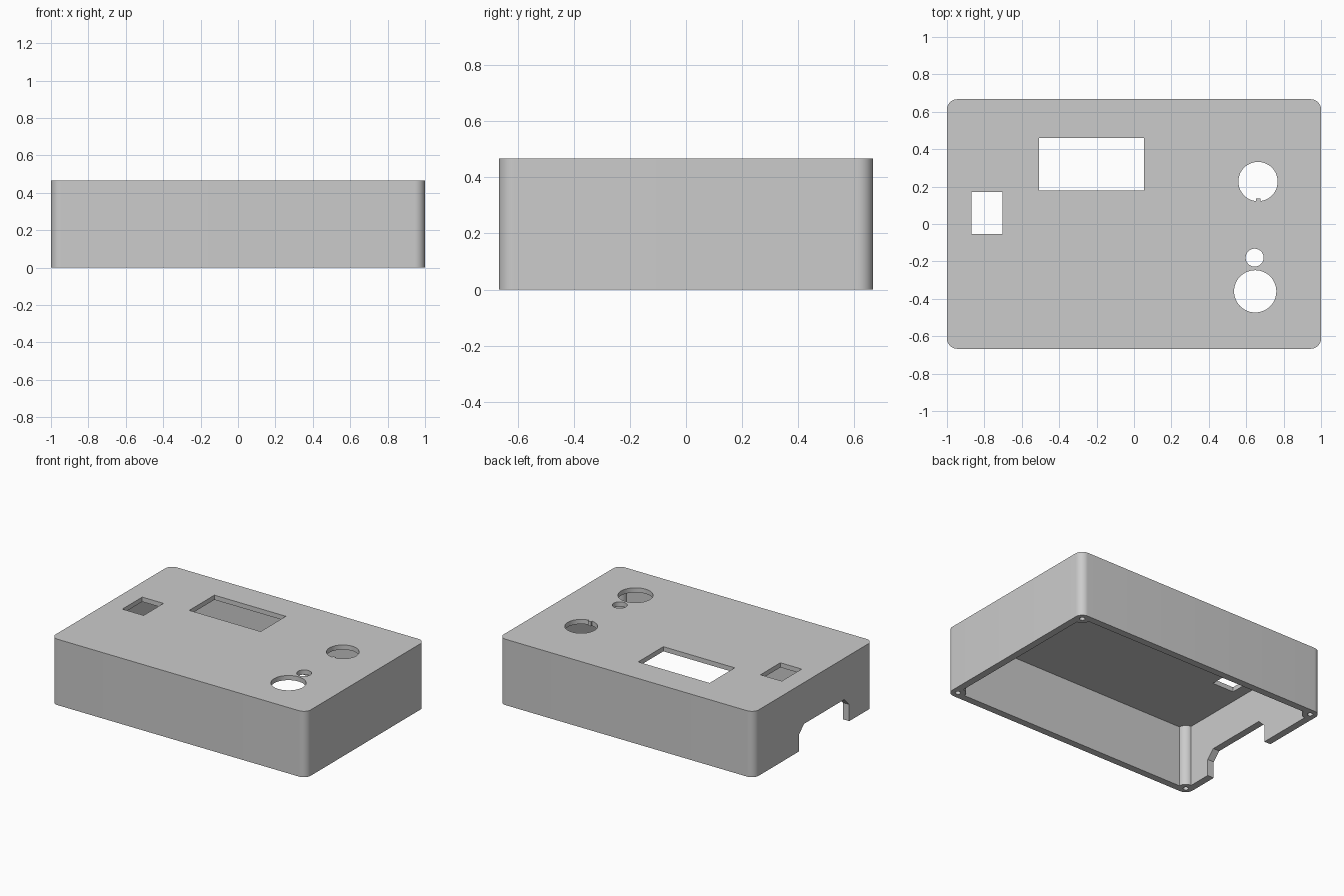
import bpy
import bmesh
import math
from mathutils import Matrix, Vector

default = bpy.data.objects.get("Cube")
if default:
    bpy.data.objects.remove(default, do_unlink=True)

# Overall dimensions
HALF_X, HALF_Y, HEIGHT = 1.0, 0.667, 0.467
WALL, ROOF, CORNER = 0.05, 0.033, 0.055
POST_X, POST_Y, POST_R = 0.95, 0.617, 0.053

grey = bpy.data.materials.new("light_grey_plastic")
grey.use_nodes = True
colour = (0.6, 0.6, 0.6, 1)
grey.diffuse_color = colour
grey.node_tree.nodes["Principled BSDF"].inputs["Base Color"].default_value = colour


def prism(name, outline, low, high, turn=None):
    """Extrude a flat outline from low to high along z, then turn it."""
    bm = bmesh.new()
    face = bm.faces.new([bm.verts.new((x, y, low)) for x, y in outline])
    grown = bmesh.ops.extrude_face_region(bm, geom=[face])["geom"]
    moved = [v for v in grown if isinstance(v, bmesh.types.BMVert)]
    bmesh.ops.translate(bm, verts=moved, vec=Vector((0, 0, high - low)))
    if turn:
        bm.transform(turn)
    bmesh.ops.recalc_face_normals(bm, faces=bm.faces)
    mesh = bpy.data.meshes.new(name)
    bm.to_mesh(mesh)
    bm.free()
    mesh.materials.append(grey)
    obj = bpy.data.objects.new(name, mesh)
    bpy.context.collection.objects.link(obj)
    return obj


def circle(cx, cy, r, sides=48):
    steps = [math.tau * i / sides for i in range(sides)]
    return [(cx + r * math.cos(a), cy + r * math.sin(a)) for a in steps]


def rectangle(x0, x1, y0, y1):
    return [(x0, y0), (x1, y0), (x1, y1), (x0, y1)]


def rounded_rectangle(hx, hy, r, steps=12):
    points = []
    for quarter, (sx, sy) in enumerate([(1, 1), (-1, 1), (-1, -1), (1, -1)]):
        for i in range(steps + 1):
            a = math.pi / 2 * (quarter + i / steps)
            points.append((sx * (hx - r) + r * math.cos(a),
                           sy * (hy - r) + r * math.sin(a)))
    return points


def cut(target, cutter):
    """Subtract the cutter from the target and discard it."""
    cutter.hide_render = True
    mod = target.modifiers.new("cut", 'BOOLEAN')
    mod.operation, mod.solver, mod.object = 'DIFFERENCE', 'EXACT', cutter
    bpy.ops.object.select_all(action='DESELECT')
    bpy.context.view_layer.objects.active = target
    target.select_set(True)
    bpy.ops.object.modifier_apply(modifier=mod.name)
    bpy.data.objects.remove(cutter, do_unlink=True)


corners = [(sx * POST_X, sy * POST_Y) for sx in (-1, 1) for sy in (-1, 1)]

# Outer body, open underneath
enclosure = prism("enclosure", rounded_rectangle(HALF_X, HALF_Y, CORNER), 0, HEIGHT)

# Hollow interior that leaves a round screw post in each corner
ix, iy = HALF_X - WALL, HALF_Y - WALL
cavity = prism("cavity", rectangle(-ix, ix, -iy, iy), -0.1, HEIGHT - ROOF)
for x, y in corners:
    cut(cavity, prism("post", circle(x, y, POST_R), -0.2, HEIGHT + 0.1))
cut(enclosure, cavity)

# Screw holes in the posts
for x, y in corners:
    cut(enclosure, prism("screw_hole", circle(x, y, 0.018, 24), -0.1, 0.3))

# Display window and small switch window in the roof
for window in (rectangle(-0.507, 0.053, 0.178, 0.46),
               rectangle(-0.87, -0.703, -0.053, 0.17)):
    cut(enclosure, prism("window", window, 0.36, 0.6))

# Round openings in the roof
for x, y, r in ((0.645, -0.18, 0.048), (0.648, -0.36, 0.113)):
    cut(enclosure, prism("round_opening", circle(x, y, r), 0.36, 0.6))

# Keyed round opening with a small locating tab
keyed = prism("keyed_opening", circle(0.663, 0.227, 0.105), 0.36, 0.6)
cut(keyed, prism("tab", rectangle(0.651, 0.675, 0.1, 0.135), 0.3, 0.7))
cut(enclosure, keyed)

# Chamfered cable notch in the end wall; outline is (y, z), extruded along x
notch_outline = [(-0.4, -0.1), (0.163, -0.1), (0.163, 0.118), (0.107, 0.174),
                 (-0.344, 0.174), (-0.4, 0.118)]
yz_plane = Matrix(((0, 0, 1, 0), (1, 0, 0, 0), (0, 1, 0, 0), (0, 0, 0, 1)))
cut(enclosure, prism("cable_notch", notch_outline, -1.1, -0.92, yz_plane))

# Smooth round surfaces, crisp edges
bpy.ops.object.select_all(action='DESELECT')
bpy.context.view_layer.objects.active = enclosure
enclosure.select_set(True)
bpy.ops.object.shade_smooth_by_angle(angle=math.radians(30))
